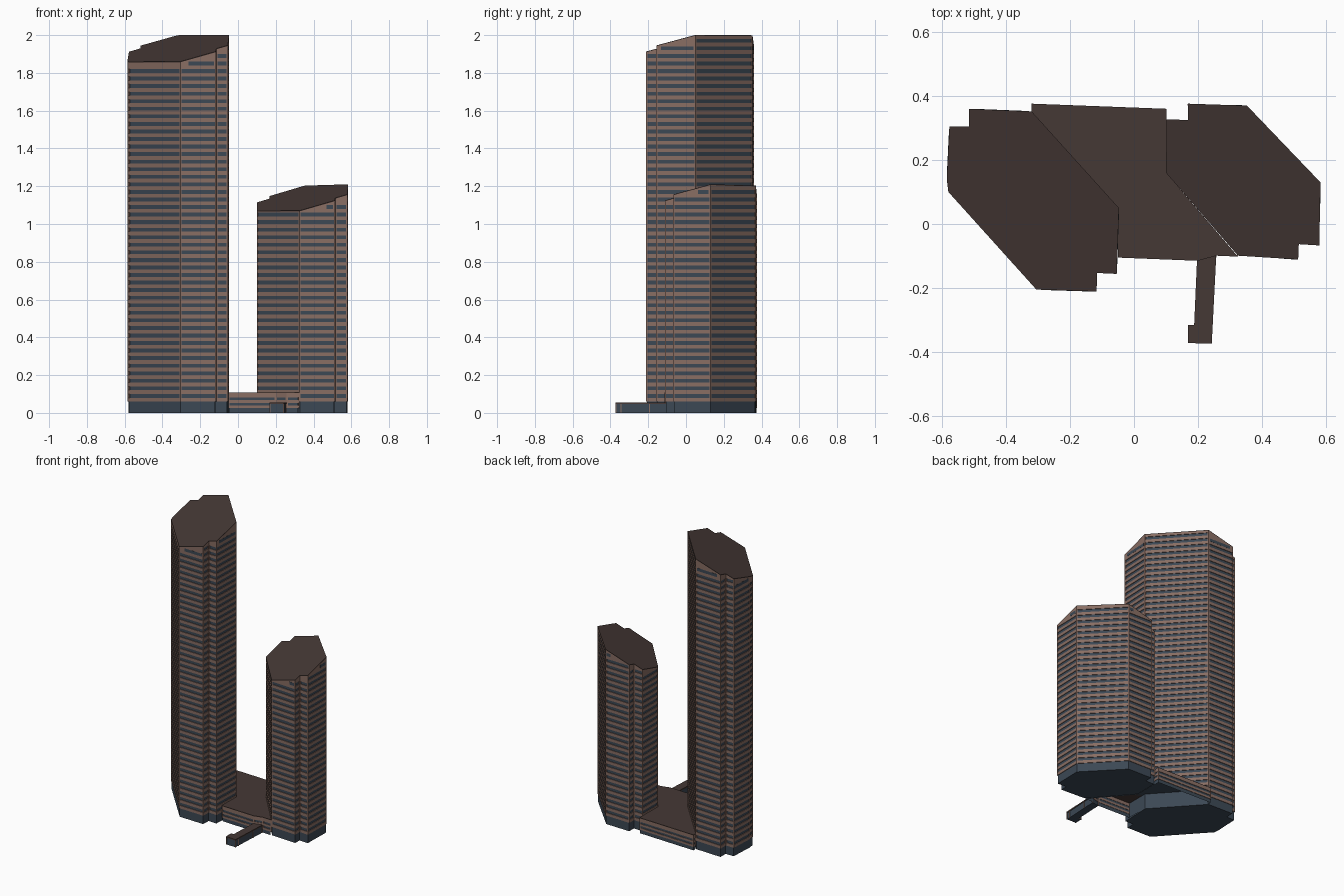
import bpy, bmesh
from mathutils import Vector

if "Cube" in bpy.data.objects:
    bpy.data.objects.remove(bpy.data.objects["Cube"])


def material(name, rgb):
    m = bpy.data.materials.new(name)
    m.diffuse_color = (*rgb, 1)
    m.use_nodes = True
    m.node_tree.nodes["Principled BSDF"].inputs["Base Color"].default_value = m.diffuse_color
    return m


STONE = material("brown_stone", (0.25, 0.155, 0.125))
GLASS = material("blue_glass", (0.045, 0.065, 0.09))
ROOF = material("dark_roof", (0.06, 0.04, 0.036))


def finish(bm, name, mat):
    me = bpy.data.meshes.new(name)
    bmesh.ops.recalc_face_normals(bm, faces=bm.faces)
    bm.to_mesh(me)
    bm.free()
    me.materials.append(mat)
    ob = bpy.data.objects.new(name, me)
    bpy.context.collection.objects.link(ob)
    return ob


def inset(poly, d):
    """Mitred inset of a counter-clockwise outline."""
    out = []
    n = len(poly)
    for i in range(n):
        p = Vector(poly[i])
        a = (p - Vector(poly[i - 1])).normalized()
        b = (Vector(poly[(i + 1) % n]) - p).normalized()
        na, nb = Vector((-a.y, a.x)), Vector((-b.y, b.x))
        out.append(tuple(p + (na + nb) * d / (1 + na.dot(nb))))
    return out


def prism(name, poly, z0, top, mat, bottom=True):
    """Extruded outline; z0 and top are functions of (x, y)."""
    bm = bmesh.new()
    lo = [bm.verts.new((x, y, z0(x, y))) for x, y in poly]
    hi = [bm.verts.new((x, y, top(x, y))) for x, y in poly]
    for i in range(len(poly)):
        j = (i + 1) % len(poly)
        bm.faces.new((lo[i], lo[j], hi[j], hi[i]))
    bm.faces.new(hi)
    if bottom:
        bm.faces.new(lo[::-1])
    return finish(bm, name, mat)


def slab(bm, p, q, z0, zp, zq, depth=0.005, out=0.0):
    """Thin wall piece along p-q whose top runs from zp to zq."""
    p, q = Vector(p), Vector(q)
    d = (q - p).normalized()
    n = Vector((d.y, -d.x))
    v = []
    for off in (out, -depth):
        for pt, z in ((p, z0), (q, z0), (q, zq), (p, zp)):
            c = pt + n * off
            v.append(bm.verts.new((c.x, c.y, z)))
    for f in ((0, 1, 2, 3), (7, 6, 5, 4), (0, 4, 5, 1), (1, 5, 6, 2), (2, 6, 7, 3), (3, 7, 4, 0)):
        bm.faces.new([v[k] for k in f])


PITCH, BAND = 0.04, 0.02


def facade(name, poly, base, roof, pitch=PITCH, band=BAND, skip=()):
    """Floor bands, corner posts and crown on every side."""
    bm, gl = bmesh.new(), bmesh.new()
    n = len(poly)
    for i in range(n):
        if i in skip:
            continue
        p, q = Vector(poly[i]), Vector(poly[(i + 1) % n])
        zp, zq = roof(*p) - 0.004, roof(*q) - 0.004
        zmin = min(zp, zq)
        d = (q - p).normalized()
        z = base
        while z + pitch < zmin - 0.004:
            slab(bm, p, q, z, z + band, z + band)
            z += pitch
        slab(bm, p, q, z, zp, zq)
        for a, b in ((p, p + d * 0.006), (q - d * 0.006, q)):
            slab(bm, a, b, base, zmin, zmin)
        # short window strip under the sloping edge
        g0 = z + band
        g1 = g0 + pitch - band
        if abs(zq - zp) > 0.03 and g1 < max(zp, zq) - 0.012:
            t = max(0.03, (g1 + 0.008 - zmin) / abs(zq - zp))
            s, e = (t, 0.95) if zq > zp else (0.05, 1 - t)
            if e - s > 0.1:
                slab(gl, p.lerp(q, s), p.lerp(q, e), g0, g1, g1, 0.003, 0.0006)
    finish(bm, name + "_bands", STONE)
    if gl.faces:
        finish(gl, name + "_short_windows", GLASS)
    else:
        gl.free()


def flat(z):
    return lambda x, y: z


def shifted(f, d):
    return lambda x, y: f(x, y) + d


def slope(low_pt, high_pt, z_low, z_high, normal):
    n = Vector(normal).normalized()
    a, b = n.dot(Vector(low_pt)), n.dot(Vector(high_pt))
    return lambda x, y: z_low + (n.dot(Vector((x, y))) - a) / (b - a) * (z_high - z_low)


def tower(name, poly, roof):
    prism(name + "_glass_core", inset(poly, 0.004), flat(0), shifted(roof, -0.006), GLASS)
    facade(name, poly, 0.06, roof)
    prism(name + "_roof", poly, shifted(roof, -0.004), roof, ROOF)


# Two towers with slanted roofs
tall = [(-0.58, 0.10), (-0.305, -0.205), (-0.117, -0.211), (-0.115, -0.153), (-0.054, -0.156),
        (-0.047, 0.05), (-0.32, 0.352), (-0.516, 0.36), (-0.516, 0.304), (-0.577, 0.304), (-0.585, 0.14)]
tower("tall_tower", tall, slope((-0.305, -0.205), (-0.05, 0.05), 1.86, 2.0, (0.305, 0.27)))

short = [(0.10, 0.16), (0.325, -0.099), (0.513, -0.111), (0.515, -0.063), (0.579, -0.067),
         (0.583, 0.13), (0.353, 0.37), (0.168, 0.376), (0.168, 0.325), (0.102, 0.327)]
tower("short_tower", short, slope((0.325, -0.10), (0.583, 0.13), 1.07, 1.21, (0.26, 0.225)))

# Podium between the towers, open underneath
podium = [(-0.05, -0.105), (0.2, -0.115), (0.258, -0.099), (0.325, -0.102), (0.102, 0.158),
          (0.102, 0.36), (-0.32, 0.376), (-0.32, 0.35), (-0.05, 0.05)]
prism("podium_glass", inset(podium, 0.003), flat(0), flat(0.104), GLASS, bottom=False)
facade("podium", podium, 0.025, flat(0.108), 0.028, 0.014, skip=(3, 7, 8))
prism("podium_roof", podium, flat(0.104), flat(0.108), ROOF)

# Entrance walkway
walk = [(0.168, -0.372), (0.243, -0.374), (0.257, -0.10), (0.197, -0.11), (0.188, -0.316), (0.168, -0.316)]
prism("walkway_glass", inset(walk, 0.003), flat(0), flat(0.048), GLASS)
prism("walkway_roof", walk, flat(0.046), flat(0.055), ROOF)
bm = bmesh.new()
for i in range(len(walk)):
    p, q = Vector(walk[i]), Vector(walk[(i + 1) % len(walk)])
    d = (q - p).normalized() * 0.005
    slab(bm, p, p + d, 0, 0.046, 0.046)
    slab(bm, q - d, q, 0, 0.046, 0.046)
for t in (0.1, 0.65):
    p, q = Vector(walk[1]), Vector(walk[2])
    slab(bm, p.lerp(q, t), p.lerp(q, t + 0.02), 0, 0.046, 0.046)
finish(bm, "walkway_posts", STONE)
